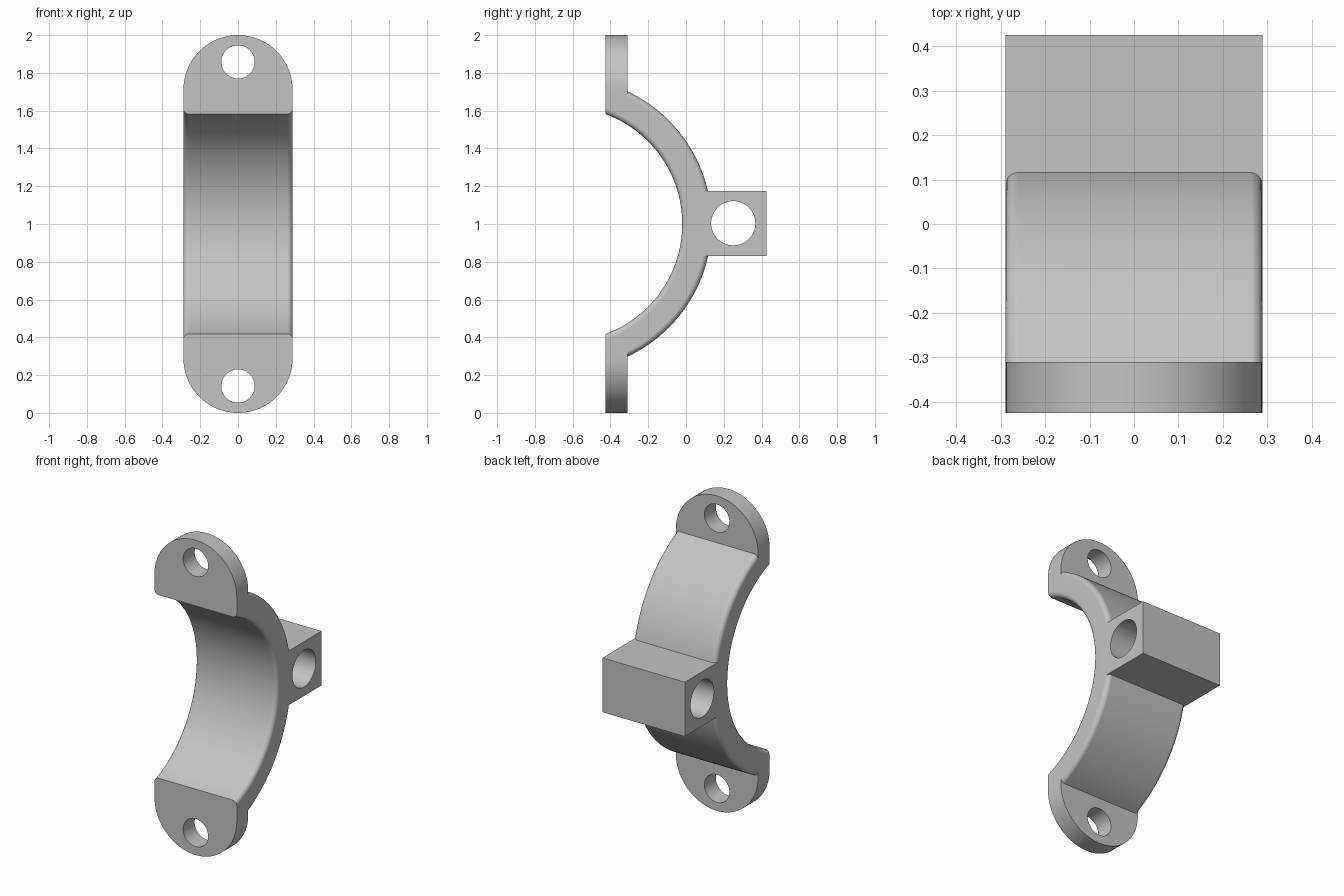
import bpy, bmesh
from math import sin, cos, pi, radians
from mathutils import Vector

cube = bpy.data.objects.get("Cube")
if cube:
    bpy.data.objects.remove(cube, do_unlink=True)

W = 0.289                      # half width
FRONT, STEP, BACK = -0.425, -0.31, 0.425
MID = 1.0                      # height of the symmetry plane
RING_Y, R_IN, R_OUT, FILLET = -0.64, 0.62, 0.776, 0.028

grey = bpy.data.materials.new("plain grey")
grey.use_nodes = True
grey.diffuse_color = (0.55, 0.55, 0.55, 1)
grey.node_tree.nodes["Principled BSDF"].inputs["Base Color"].default_value = grey.diffuse_color


def finish(name, bm):
    bmesh.ops.recalc_face_normals(bm, faces=bm.faces)
    mesh = bpy.data.meshes.new(name)
    bm.to_mesh(mesh)
    bm.free()
    mesh.materials.append(grey)
    ob = bpy.data.objects.new(name, mesh)
    bpy.context.collection.objects.link(ob)
    return ob


def prism(name, points, shift):
    """Extrude a closed outline along a vector."""
    bm = bmesh.new()
    face = bm.faces.new([bm.verts.new(p) for p in points])
    out = bmesh.ops.extrude_face_region(bm, geom=[face])
    bmesh.ops.translate(bm, vec=Vector(shift),
                        verts=[v for v in out["geom"] if isinstance(v, bmesh.types.BMVert)])
    return finish(name, bm)


def arc(cu, cv, r, a0, a1, n):
    return [(cu + r * cos(a0 + (a1 - a0) * i / n), cv + r * sin(a0 + (a1 - a0) * i / n))
            for i in range(n + 1)]


def circle(cu, cv, r, n=64):
    return arc(cu, cv, r, 0, 2 * pi, n)[:-1]


def combine(target, other, operation):
    mod = target.modifiers.new(operation.lower(), "BOOLEAN")
    mod.operation, mod.solver, mod.object = operation, "EXACT", other
    bpy.context.view_layer.objects.active = target
    bpy.ops.object.modifier_apply(modifier=mod.name)
    bpy.data.objects.remove(other, do_unlink=True)


def curved_band():
    """Sweep a rounded rectangle round the x axis, then trim it flat at the front."""
    section = []
    for k, (sx, r) in enumerate([(1, R_OUT - FILLET), (-1, R_OUT - FILLET),
                                 (-1, R_IN + FILLET), (1, R_IN + FILLET)]):
        section += arc(sx * (W - FILLET), r, FILLET, k * pi / 2, (k + 1) * pi / 2, 6)
    bm = bmesh.new()
    rings, steps, reach = [], 96, radians(80)
    for i in range(steps + 1):
        a = -reach + 2 * reach * i / steps
        rings.append([bm.verts.new((x, RING_Y + r * cos(a), MID + r * sin(a))) for x, r in section])
    n = len(section)
    for a, b in zip(rings, rings[1:]):
        for j in range(n):
            bm.faces.new((a[j], a[(j + 1) % n], b[(j + 1) % n], b[j]))
    bm.faces.new(rings[0])
    bm.faces.new(rings[-1])
    bmesh.ops.bisect_plane(bm, geom=bm.verts[:] + bm.edges[:] + bm.faces[:],
                           plane_co=(0, FRONT, 0), plane_no=(0, -1, 0), clear_outer=True)
    bmesh.ops.holes_fill(bm, edges=[e for e in bm.edges if e.is_boundary])
    return finish("clamp_bracket", bm)


bracket = curved_band()

# Round-ended bolt tabs, mirrored top and bottom
for side in (1, -1):
    outline = [(-W, 0.64), (W, 0.64)] + arc(0, 1 - W, W, 0, pi, 48)
    tab = prism("bolt_tab", [(x, FRONT, MID + side * h) for x, h in outline],
                (0, STEP - FRONT, 0))
    combine(bracket, tab, "UNION")

# Square hinge block at the back
block = prism("hinge_block", [(-W, y, z) for y, z in
                              [(0.06, 0.83), (BACK, 0.83), (BACK, 1.175), (0.06, 1.175)]],
              (2 * W, 0, 0))
combine(bracket, block, "UNION")

# Bolt holes and hinge pin hole
for side in (1, -1):
    hole = prism("bolt_hole", [(x, -0.6, MID + side * h) for x, h in circle(0, 0.858, 0.088)],
                 (0, 0.4, 0))
    combine(bracket, hole, "DIFFERENCE")
pin = prism("pin_hole", [(-0.5, y, z) for y, z in circle(0.25, 1.004, 0.117)], (1, 0, 0))
combine(bracket, pin, "DIFFERENCE")

# Smooth curved faces, crisp edges
bpy.ops.object.select_all(action="DESELECT")
bracket.select_set(True)
bpy.context.view_layer.objects.active = bracket
bpy.ops.object.shade_smooth_by_angle(angle=radians(30))
normals = bracket.modifiers.new("even normals", "WEIGHTED_NORMAL")
normals.keep_sharp = True
